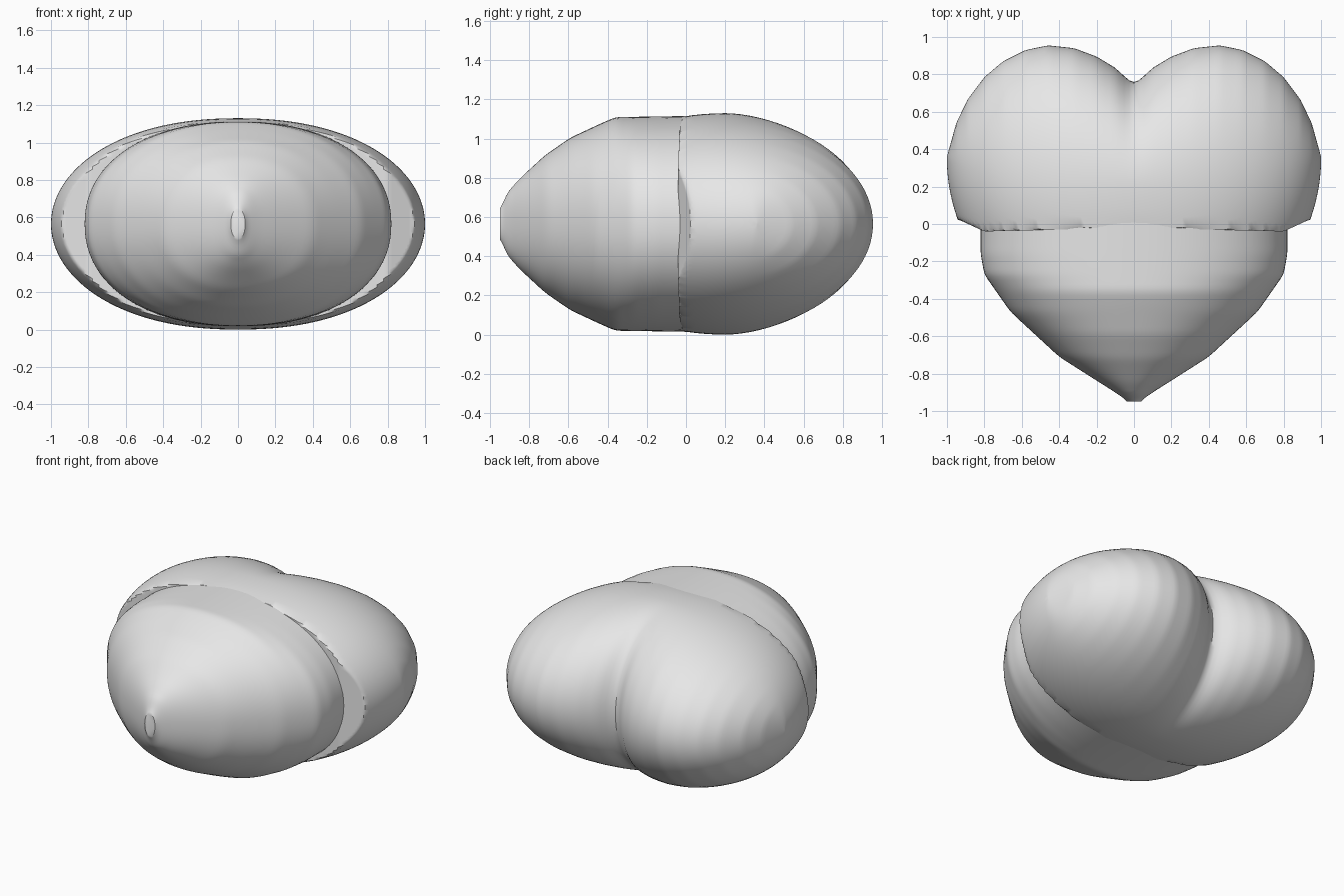
import bpy, bmesh, math

if "Cube" in bpy.data.objects:
    bpy.data.objects.remove(bpy.data.objects["Cube"])

MID = 0.565      # height of the symmetry plane
SIDES = 96       # points around every cross-section

grey = bpy.data.materials.new("plain_grey")
grey.use_nodes = True
grey.diffuse_color = (0.8, 0.8, 0.8, 1)
grey.node_tree.nodes["Principled BSDF"].inputs["Base Color"].default_value = (0.8, 0.8, 0.8, 1)


def along(points, t):
    """Read a value off a piecewise profile."""
    if t <= points[0][0]:
        return points[0][1]
    for (a, va), (b, vb) in zip(points, points[1:]):
        if t <= b:
            return va + (vb - va) * (t - a) / (b - a)
    return points[-1][1]


def soft(points, t, r=0.03):
    """Profile value with its corners rounded off."""
    return sum(along(points, t + r * k) for k in (-1, -0.5, 0, 0.5, 1)) / 5


def power(v, e):
    return math.copysign(abs(v) ** e, v)


def loft(name, rings):
    """Skin a list of closed rings and cap both ends."""
    bm = bmesh.new()
    loops = [[bm.verts.new(p) for p in ring] for ring in rings]
    for a, b in zip(loops, loops[1:]):
        for i in range(SIDES):
            j = (i + 1) % SIDES
            bm.faces.new((a[i], a[j], b[j], b[i]))
    bm.faces.new(loops[0])
    bm.faces.new(loops[-1])
    bmesh.ops.remove_doubles(bm, verts=bm.verts, dist=0.0005)
    bmesh.ops.recalc_face_normals(bm, faces=bm.faces)
    mesh = bpy.data.meshes.new(name)
    bm.to_mesh(mesh)
    bm.free()
    mesh.materials.append(grey)
    obj = bpy.data.objects.new(name, mesh)
    bpy.context.collection.objects.link(obj)
    bpy.ops.object.select_all(action="DESELECT")
    obj.select_set(True)
    bpy.context.view_layer.objects.active = obj
    bpy.ops.object.shade_smooth_by_angle(angle=math.radians(35))
    return obj


ANGLES = [2 * math.pi * i / SIDES for i in range(SIDES)]

# Pointed front half: rounded sections that shrink toward the tip
width = [(-0.95, 0.03), (-0.9, 0.1), (-0.85, 0.18), (-0.71, 0.4), (-0.47, 0.66),
         (-0.27, 0.8), (-0.16, 0.82), (0.1, 0.82)]
height = [(-0.95, 0.06), (-0.92, 0.15), (-0.85, 0.23), (-0.72, 0.35), (-0.59, 0.44),
          (-0.44, 0.51), (-0.36, 0.545), (0.1, 0.552)]
STEPS = 60
rings = []
for s in range(STEPS + 1):
    y = -0.95 + 1.03 * (s / STEPS) ** 1.3
    w, h = soft(width, y, 0.02), soft(height, y, 0.02)
    rings.append([(w * power(math.cos(a), 0.92), y, MID + h * power(math.sin(a), 0.92))
                  for a in ANGLES])
loft("pointed_front", rings)

# Twin-lobed back half: slices across x that follow the lobed outline
back_edge = [(0, 0.76), (0.03, 0.77), (0.1, 0.835), (0.2, 0.895), (0.32, 0.94), (0.46, 0.955),
             (0.58, 0.93), (0.7, 0.87), (0.8, 0.785), (0.89, 0.665), (0.95, 0.54), (1, 0.36)]
front_edge = [(0, -0.02), (0.8, -0.04), (0.93, 0.02), (1, 0.02)]
rings = []
for s in range(1, 120):
    x = math.sin(math.pi * (s / 120 - 0.5))
    m = abs(x)
    centre = 0.2 + 0.14 * m ** 3
    back = max(along(back_edge, m) - centre, 0.01)
    front = 0.88 * math.sqrt(1 - x * x)
    h = MID * math.sqrt(1 - m ** 2.2)
    limit = along(front_edge, m)
    ring = []
    for a in ANGLES:
        c = math.cos(a)
        y = centre + back * c if c > 0 else max(limit, centre + front * c)
        ring.append((x, y, MID + h * math.sin(a)))
    rings.append(ring)
loft("lobed_back", rings)
